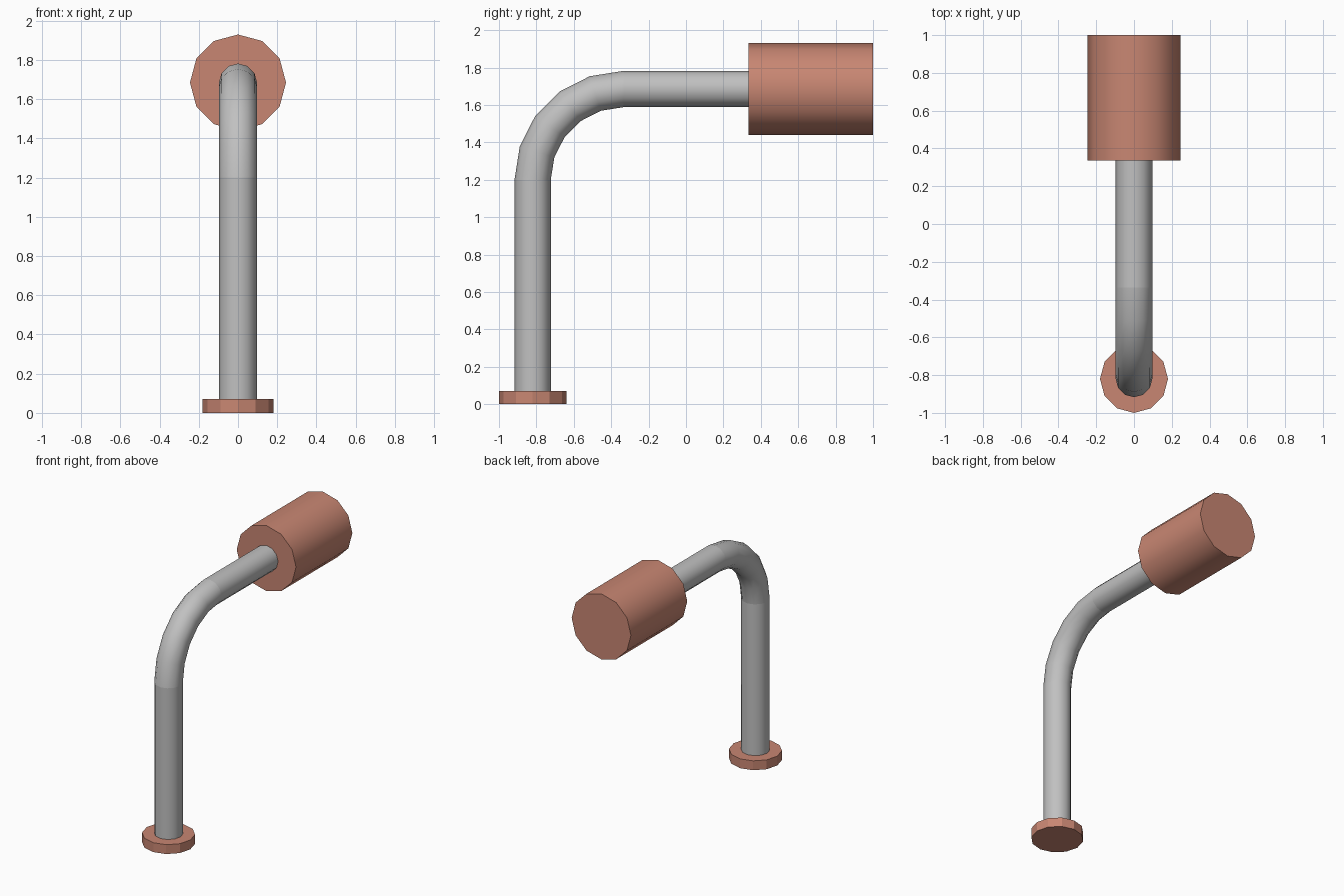
import bpy, math
from mathutils import Vector

cube = bpy.data.objects.get("Cube")
if cube:
    bpy.data.objects.remove(cube, do_unlink=True)

SIDES = 12
PIPE_R = 0.097
PIPE_Y = -0.82
AXIS_Z = 1.685
BEND_Z = 1.2
BEND_R = AXIS_Z - BEND_Z
BEND_STEPS = 5


def material(name, color):
    m = bpy.data.materials.new(name)
    m.use_nodes = True
    m.diffuse_color = color
    m.node_tree.nodes["Principled BSDF"].inputs["Base Color"].default_value = color
    return m


copper = material("copper", (0.58, 0.24, 0.17, 1))
steel = material("grey steel", (0.53, 0.53, 0.53, 1))


def tube(name, centres, directions, radius, mat, smooth=True, capped=True):
    """Sweep a round section along points in the x = 0 plane."""
    side = Vector((1, 0, 0))
    verts, faces = [], []
    for c, d in zip(centres, directions):
        up = Vector(d).cross(side)
        for i in range(SIDES):
            a = math.tau * i / SIDES
            verts.append(Vector(c) + radius * (math.cos(a) * side + math.sin(a) * up))
    for r in range(len(centres) - 1):
        for i in range(SIDES):
            j = (i + 1) % SIDES
            k = r * SIDES
            faces.append((k + i, k + j, k + SIDES + j, k + SIDES + i))
    if capped:
        faces.append(tuple(reversed(range(SIDES))))
        faces.append(tuple(range(len(verts) - SIDES, len(verts))))
    mesh = bpy.data.meshes.new(name)
    mesh.from_pydata(verts, [], faces)
    mesh.materials.append(mat)
    ob = bpy.data.objects.new(name, mesh)
    bpy.context.collection.objects.link(ob)
    if smooth:
        bpy.ops.object.select_all(action='DESELECT')
        ob.select_set(True)
        bpy.context.view_layer.objects.active = ob
        bpy.ops.object.shade_smooth_by_angle(angle=math.radians(40))
    return ob


UP, BACK = (0, 0, 1), (0, 1, 0)
bend_y = PIPE_Y + BEND_R

# Floor flange
tube("base_flange", [(0, PIPE_Y, 0), (0, PIPE_Y, 0.07)], [UP] * 2, 0.18, copper, smooth=False)

# Pipe: upright, elbow and horizontal run
tube("upright_pipe", [(0, PIPE_Y, 0.07), (0, PIPE_Y, BEND_Z)], [UP] * 2, PIPE_R, steel, capped=False)
angles = [math.pi / 2 * i / BEND_STEPS for i in range(BEND_STEPS + 1)]
tube("elbow_pipe",
     [(0, bend_y - BEND_R * math.cos(a), BEND_Z + BEND_R * math.sin(a)) for a in angles],
     [(0, math.sin(a), math.cos(a)) for a in angles], PIPE_R, steel, capped=False)
tube("horizontal_pipe", [(0, bend_y, AXIS_Z), (0, 0.34, AXIS_Z)], [BACK] * 2, PIPE_R, steel, capped=False)

# Wide end sleeve
tube("end_sleeve", [(0, 0.335, AXIS_Z), (0, 1, AXIS_Z)], [BACK] * 2, 0.245, copper)
